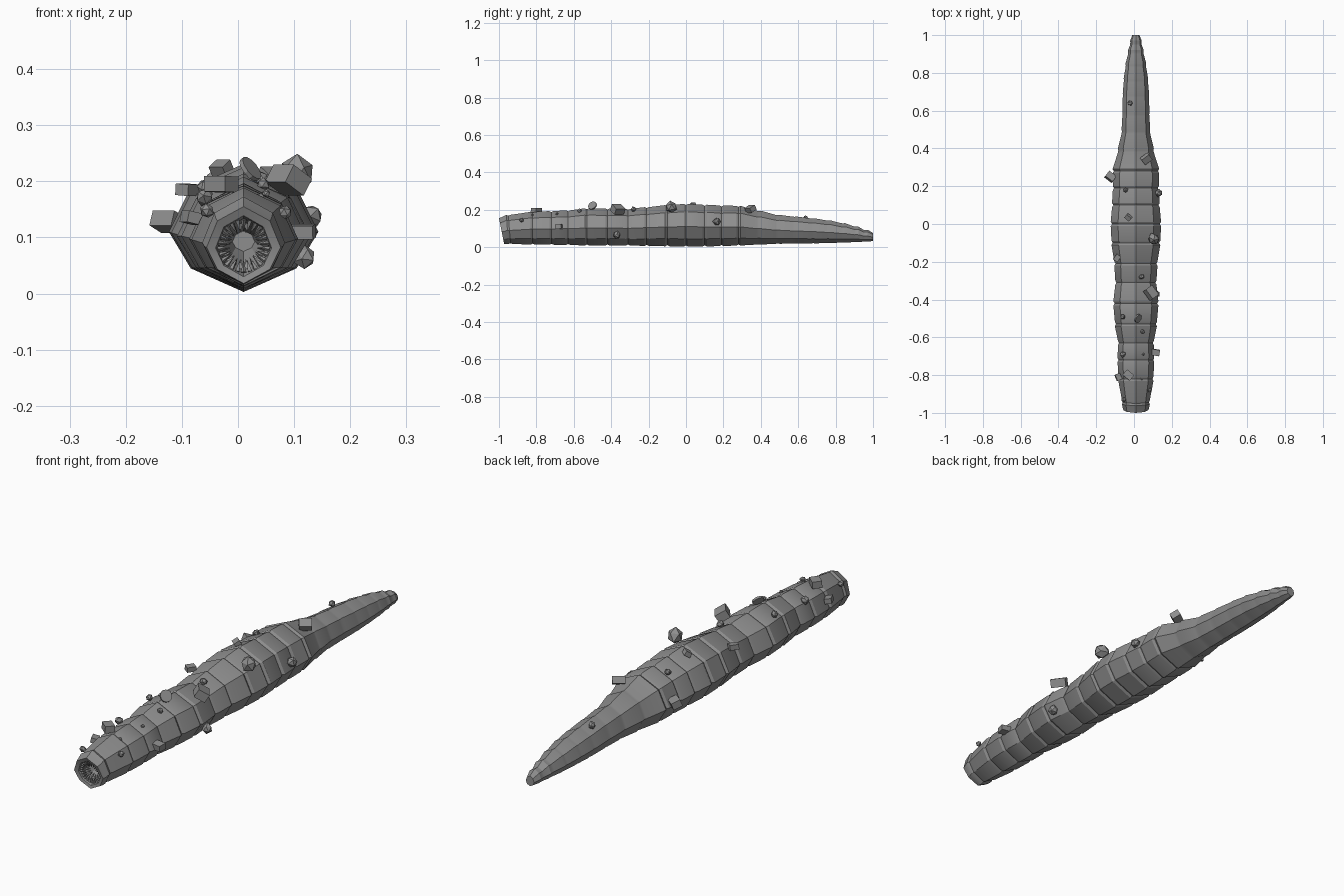
import bpy, bmesh, math, random
from mathutils import Matrix, Vector

if "Cube" in bpy.data.objects:
    bpy.data.objects.remove(bpy.data.objects["Cube"])

random.seed(4)
CX = 0.01  # body axis offset


def make_mat(name, c):
    m = bpy.data.materials.new(name)
    m.diffuse_color = (c, c, c, 1)
    m.use_nodes = True
    m.node_tree.nodes["Principled BSDF"].inputs["Base Color"].default_value = m.diffuse_color
    return m


grey = make_mat("stone grey", 0.27)


def finish(bm, name, angle=None):
    bmesh.ops.recalc_face_normals(bm, faces=bm.faces)
    me = bpy.data.meshes.new(name)
    bm.to_mesh(me)
    bm.free()
    ob = bpy.data.objects.new(name, me)
    bpy.context.collection.objects.link(ob)
    me.materials.append(grey)
    if angle:
        bpy.context.view_layer.objects.active = ob
        ob.select_set(True)
        bpy.ops.object.shade_smooth_by_angle(angle=math.radians(angle))
        ob.select_set(False)
    return ob


def section(y, hw, top, bot, slant=0.0):
    """Eight-sided cross-section with a point at top and bottom."""
    mid = bot + (top - bot) * 0.47
    pts = []
    for i in range(8):
        a = i * math.pi / 4
        s, c = math.sin(a), math.cos(a)
        if i % 2:
            c *= 0.92 if c > 0 else 0.86
        z = mid + c * ((top - mid) if c > 0 else (mid - bot))
        pts.append(Vector((CX + hw * s, y + slant * (top - z), z)))
    return pts


# Joints between body segments: y, half width, top z, bottom z
joints = [
    (-0.95, 0.073, 0.172, 0.018), (-0.82, 0.092, 0.188, 0.015),
    (-0.72, 0.096, 0.192, 0.014), (-0.63, 0.094, 0.196, 0.013),
    (-0.53, 0.110, 0.207, 0.010), (-0.42, 0.118, 0.206, 0.010),
    (-0.31, 0.108, 0.204, 0.010), (-0.21, 0.113, 0.213, 0.008),
    (-0.10, 0.128, 0.224, 0.006), (0.00, 0.132, 0.230, 0.004),
    (0.10, 0.125, 0.226, 0.005), (0.19, 0.121, 0.222, 0.007),
    (0.28, 0.122, 0.220, 0.010), (0.39, 0.094, 0.194, 0.015),
    (0.49, 0.075, 0.172, 0.019), (0.58, 0.071, 0.163, 0.020),
    (0.68, 0.069, 0.153, 0.021), (0.76, 0.064, 0.143, 0.023),
    (0.84, 0.054, 0.128, 0.025), (0.91, 0.041, 0.110, 0.028),
    (0.96, 0.030, 0.093, 0.030)]


def scaled(y, hw, top, bot, k):
    m, h = (top + bot) / 2, (top - bot) / 2 * k
    return y, hw * k, m + h, m - h


# Rings from the mouth throat, over the rim, and back to the tail tip
rings = [section(-0.86, 0.020, 0.112, 0.075),
         section(-0.95, 0.040, 0.126, 0.042, 0.15),
         section(-0.992, 0.050, 0.139, 0.030, 0.2),
         section(-1.0, 0.066, 0.155, 0.018, 0.2),
         section(-0.985, 0.070, 0.161, 0.016, 0.17)]
for y, hw, top, bot in joints:
    slant = 0.08 if y < -0.9 else 0
    groove = 0.955 if y < 0.35 else 0.99
    for dy, k in ((-0.011, 1.01), (0, groove), (0.011, 1.01)):
        rings.append(section(*scaled(y + dy, hw, top, bot, k), slant))
rings.append(section(1.0, 0.019, 0.076, 0.033))

bm = bmesh.new()
loops = [[bm.verts.new(p) for p in r] for r in rings]
for a, b in zip(loops, loops[1:]):
    for i in range(8):
        j = (i + 1) % 8
        bm.faces.new((a[i], a[j], b[j], b[i]))
bm.faces.new(loops[0])
bm.faces.new(loops[-1])
finish(bm, "worm_body", 25)

# Teeth pointing into the mouth in two rows
bm = bmesh.new()
for row, (n, rad, y0, length) in enumerate(((26, 0.047, -0.972, 0.024), (20, 0.042, -0.945, 0.02))):
    for i in range(n):
        a = 2 * math.pi * (i + 0.5 * row) / n
        out = Vector((math.sin(a), 0, math.cos(a)))
        base = Vector((CX, y0 - 0.2 * rad * out.z, 0.085)) + out * rad
        aim = (-out + Vector((0, 0.25, 0))).normalized()
        rot = aim.to_track_quat('Z', 'Y').to_matrix().to_4x4()
        bmesh.ops.create_cone(bm, segments=4, radius1=0.005, radius2=0, depth=length,
                              cap_ends=True,
                              matrix=Matrix.Translation(base + aim * length / 2) @ rot)
finish(bm, "mouth_teeth")

# Rocks stuck to the skin: shape, x, y, z, radius
rocks = [
    ("rock", -0.02, 0.64, 0.156, 0.016), ("box", 0.065, 0.345, 0.205, 0.030),
    ("box", -0.125, 0.25, 0.128, 0.030), ("rock", -0.045, 0.18, 0.205, 0.015),
    ("rock", 0.13, 0.165, 0.138, 0.023), ("box", -0.03, 0.035, 0.224, 0.020),
    ("rock", 0.105, -0.08, 0.215, 0.035), ("box", -0.09, -0.18, 0.185, 0.022),
    ("rock", 0.04, -0.28, 0.203, 0.016), ("box", 0.09, -0.365, 0.202, 0.038),
    ("rock", 0.118, -0.37, 0.066, 0.022), ("rock", -0.06, -0.49, 0.19, 0.016),
    ("disc", 0.022, -0.5, 0.222, 0.024), ("rock", 0.045, -0.57, 0.195, 0.013),
    ("rock", -0.06, -0.69, 0.172, 0.018), ("box", 0.115, -0.68, 0.110, 0.026),
    ("rock", 0.05, -0.69, 0.178, 0.008), ("box", -0.03, -0.80, 0.195, 0.030),
    ("box", -0.083, -0.81, 0.135, 0.022), ("rock", 0.04, -0.82, 0.172, 0.008),
    ("rock", 0.085, -0.88, 0.145, 0.013), ("rock", -0.055, -0.93, 0.148, 0.014)]
for n, (shape, x, y, z, r) in enumerate(rocks):
    bm = bmesh.new()
    turn = Matrix.Rotation(random.uniform(0, 3), 4, 'Z') @ Matrix.Rotation(random.uniform(-.6, .6), 4, 'X')
    if shape == "box":
        bmesh.ops.create_cube(bm, size=1.25 * r)
        bmesh.ops.scale(bm, vec=(1.3, 1.0, 0.75), verts=bm.verts)
    elif shape == "disc":
        bmesh.ops.create_cone(bm, segments=12, radius1=r, radius2=r, depth=0.008, cap_ends=True)
        turn = Matrix.Rotation(0.9, 4, 'Y') @ Matrix.Rotation(0.4, 4, 'X')
    else:
        bmesh.ops.create_icosphere(bm, subdivisions=1, radius=r)
        for v in bm.verts:
            v.co *= random.uniform(0.8, 1.05)
    bmesh.ops.transform(bm, matrix=Matrix.Translation((x, y, z)) @ turn, verts=bm.verts)
    finish(bm, f"skin_{shape}_{n + 1}")
